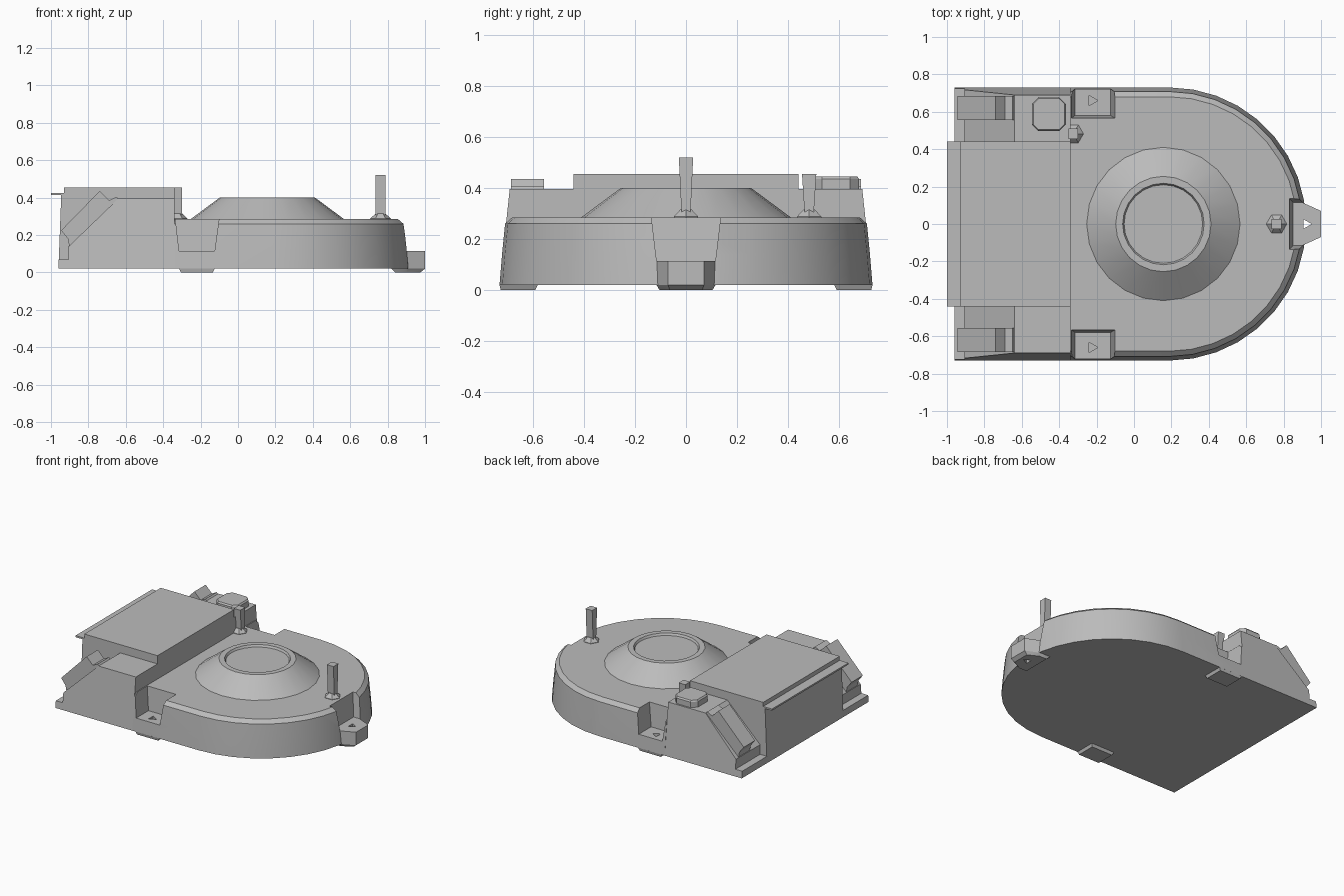
import bpy, bmesh, math

cube = bpy.data.objects.get("Cube")
if cube:
    bpy.data.objects.remove(cube, do_unlink=True)

grey = bpy.data.materials.new("plain grey")
grey.use_nodes = True
colour = (0.5, 0.5, 0.5, 1)
grey.diffuse_color = colour
grey.node_tree.nodes["Principled BSDF"].inputs["Base Color"].default_value = colour


def loft(name, rings):
    """Skin equal-length rings of points and cap both ends."""
    bm = bmesh.new()
    loops = [[bm.verts.new(p) for p in ring] for ring in rings]
    n = len(loops[0])
    for a, b in zip(loops, loops[1:]):
        for i in range(n):
            j = (i + 1) % n
            bm.faces.new((a[i], a[j], b[j], b[i]))
    bm.faces.new(loops[0])
    bm.faces.new(loops[-1])
    bmesh.ops.recalc_face_normals(bm, faces=bm.faces)
    mesh = bpy.data.meshes.new(name)
    bm.to_mesh(mesh)
    bm.free()
    obj = bpy.data.objects.new(name, mesh)
    bpy.context.collection.objects.link(obj)
    mesh.materials.append(grey)
    return obj


def rect(x0, x1, y0, y1, z):
    return [(x0, y0, z), (x1, y0, z), (x1, y1, z), (x0, y1, z)]


def box(name, x0, x1, y0, y1, z0, z1):
    return loft(name, [rect(x0, x1, y0, y1, z0), rect(x0, x1, y0, y1, z1)])


def disc(x, y, r, z, n, turn=0):
    return [(x + r * math.cos(turn + math.tau * i / n),
             y + r * math.sin(turn + math.tau * i / n), z) for i in range(n)]


def side_prism(name, profile, y0, y1):
    """Extrude an (x, z) profile across y; y0 and y1 are functions of z."""
    return loft(name, [[(x, f(z), z) for x, z in profile] for f in (y0, y1)])


def boolean(obj, tool, operation):
    mod = obj.modifiers.new("cut", 'BOOLEAN')
    mod.object, mod.operation, mod.solver = tool, operation, 'EXACT'
    bpy.context.view_layer.objects.active = obj
    bpy.ops.object.modifier_apply(modifier=mod.name)
    bpy.data.objects.remove(tool, do_unlink=True)


def body_ring(inset, z):
    r = 0.73 - inset
    arc = [(0.19 + r * math.cos(a), r * math.sin(a), z)
           for a in (math.pi * (i / 18 - 0.5) for i in range(19))]
    return [(-0.34, -r, z)] + arc + [(-0.34, r, z)]


# Rounded housing with chamfered rim
housing = loft("housing", [body_ring(0, 0.02), body_ring(0.01, 0.14),
                           body_ring(0.022, 0.26), body_ring(0.05, 0.285)])

# Front mounting lug
lug_outline = [(0.82, -0.115), (0.9, -0.115), (1, -0.07),
               (1, 0.07), (0.9, 0.115), (0.82, 0.115)]
front_pocket = loft("front_pocket", [rect(0.85, 1.2, -0.115, 0.115, 0.115),
                                     rect(0.83, 1.2, -0.137, 0.137, 0.3)])
boolean(housing, front_pocket, 'DIFFERENCE')
lug = loft("front_lug", [
    [(0.84 + (x - 0.82) * 0.75, y * 0.9, 0) for x, y in lug_outline],
    [(x, y, 0.02) for x, y in lug_outline],
    [(x, y, 0.115) for x, y in lug_outline]])
boolean(housing, lug, 'UNION')
boolean(housing, loft("lug_hole", [disc(0.92, 0, 0.03, z, 3) for z in (-0.1, 0.2)]),
        'DIFFERENCE')


def wing_wall(z):
    return 0.73 - 0.04 * (z - 0.02) / 0.375


wing_profile = [(-0.96, 0.02), (-0.96, 0.07), (-0.905, 0.07), (-0.905, 0.14),
                (-0.64, 0.395), (-0.34, 0.395), (-0.34, 0.02)]
latch_profile = [(-0.9, 0.13), (-0.91, 0.18), (-0.945, 0.225), (-0.74, 0.435),
                 (-0.69, 0.385), (-0.65, 0.405), (-0.63, 0.38)]

for side, s in (("left", 1), ("right", -1)):
    # Side mounting pocket with a screw pit and a foot below
    pocket = loft("pocket", [
        [(x, s * y, z) for x, y, z in rect(-0.315, -0.125, 0.58, 0.9, 0.115)],
        [(x, s * y, z) for x, y, z in rect(-0.336, -0.1, 0.565, 0.9, 0.3)]])
    boolean(housing, pocket, 'DIFFERENCE')
    pit = loft("pit", [disc(-0.225, s * 0.66, 0.032, z, 3) for z in (0.08, 0.2)])
    boolean(housing, pit, 'DIFFERENCE')
    loft(side + "_foot", [
        [(x, s * y, z) for x, y, z in rect(-0.305, -0.135, 0.59, 0.725, 0)],
        [(x, s * y, z) for x, y, z in rect(-0.315, -0.125, 0.58, 0.73, 0.021)]])
    # Sloped wing and its latch
    side_prism(side + "_wing", wing_profile,
               lambda z: s * 0.43, lambda z: s * wing_wall(z))
    side_prism(side + "_latch", latch_profile,
               lambda z: s * 0.555, lambda z: s * 0.685)

# Rear connector block and its thin lip
loft("rear_block", [rect(-0.96, -0.34, -0.44, 0.44, 0.02),
                    rect(-0.945, -0.34, -0.44, 0.44, 0.415),
                    rect(-0.93, -0.34, -0.44, 0.44, 0.42),
                    rect(-0.93, -0.34, -0.44, 0.44, 0.455)])
box("rear_lip", -1, -0.92, -0.44, 0.44, 0.413, 0.425)

# Eight-sided cap on the left wing
cap = []
for z, g in ((0.39, 0), (0.435, 0), (0.445, 0.008)):
    h, c = 0.091 - g, 0.055
    corners = [(h, -c), (h, c), (c, h), (-c, h), (-h, c), (-h, -c), (-c, -h), (c, -h)]
    cap.append([(-0.455 + x, 0.587 + y, z) for x, y in corners])
loft("wing_cap", cap)

# Central hub with a shallow recess
hub_x = 0.157
loft("hub", [disc(hub_x, 0, r, z, 24) for r, z in
             ((0.41, 0.28), (0.41, 0.285), (0.255, 0.4), (0.218, 0.4), (0.21, 0.385))])

# Upright pins on tapered collars
for name, x, y, top in (("front_pin", 0.762, 0, 0.52), ("rear_pin", -0.325, 0.482, 0.455)):
    loft(name + "_collar", [disc(x, y, 0.055, 0.28, 6), disc(x, y, 0.055, 0.288, 6),
                            disc(x, y, 0.026, 0.315, 6)])
    loft(name, [rect(x - 0.026, x + 0.026, y - 0.017, y + 0.017, 0.285),
                rect(x - 0.026, x + 0.026, y - 0.028, y + 0.028, top)])

# Smooth the curved walls, keep the edges sharp
bpy.ops.object.select_all(action='DESELECT')
for name in ("housing", "hub"):
    obj = bpy.data.objects[name]
    obj.select_set(True)
    bpy.context.view_layer.objects.active = obj
bpy.ops.object.shade_smooth_by_angle(angle=math.radians(25))
